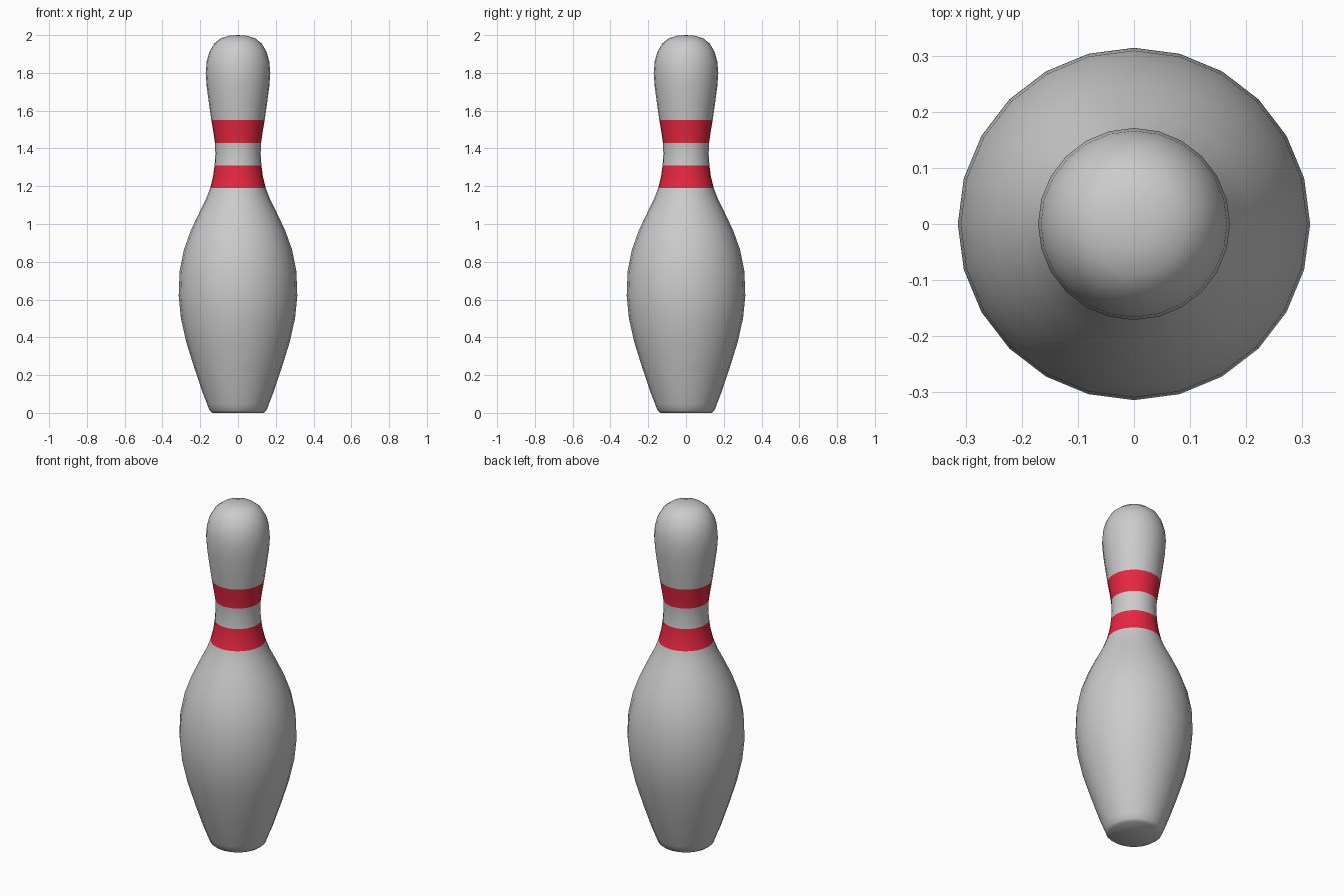
import bpy, bmesh, math

if "Cube" in bpy.data.objects:
    bpy.data.objects.remove(bpy.data.objects["Cube"])

SIDES = 24
# (radius, height) profile from base rim to crown
PROFILE = [(0.135, 0.0), (0.15, 0.012), (0.163, 0.045), (0.19, 0.115), (0.232, 0.24),
           (0.274, 0.375), (0.302, 0.5), (0.314, 0.62), (0.309, 0.75), (0.286, 0.865),
           (0.25, 0.965), (0.205, 1.06), (0.17, 1.13), (0.147, 1.19), (0.132, 1.25),
           (0.124, 1.31), (0.12, 1.37), (0.122, 1.43), (0.131, 1.49), (0.141, 1.55),
           (0.154, 1.64), (0.166, 1.73), (0.171, 1.80), (0.166, 1.86), (0.152, 1.91),
           (0.126, 1.955), (0.09, 1.984), (0.045, 1.997)]
BANDS = [(1.19, 1.31), (1.43, 1.55)]

# Lathed pin body
bm = bmesh.new()
rings = [[bm.verts.new((r * math.cos(2 * math.pi * i / SIDES),
                        r * math.sin(2 * math.pi * i / SIDES), z))
          for i in range(SIDES)] for r, z in PROFILE]
for k in range(len(rings) - 1):
    mid = (PROFILE[k][1] + PROFILE[k + 1][1]) / 2
    red = any(a < mid < b for a, b in BANDS)
    for i in range(SIDES):
        j = (i + 1) % SIDES
        f = bm.faces.new((rings[k][i], rings[k][j], rings[k + 1][j], rings[k + 1][i]))
        f.material_index = int(red)

# Flat base and rounded crown
bm.faces.new(rings[0][::-1])
tip = bm.verts.new((0, 0, 2.0))
for i in range(SIDES):
    bm.faces.new((rings[-1][i], rings[-1][(i + 1) % SIDES], tip))

mesh = bpy.data.meshes.new("bowling_pin")
bm.to_mesh(mesh)
bm.free()
pin = bpy.data.objects.new("bowling_pin", mesh)
bpy.context.collection.objects.link(pin)

# Red neck stripes
stripe = bpy.data.materials.new("red_stripe")
stripe.diffuse_color = (0.8, 0.02, 0.05, 1)
stripe.use_nodes = True
stripe.node_tree.nodes["Principled BSDF"].inputs["Base Color"].default_value = stripe.diffuse_color
mesh.materials.append(None)
mesh.materials.append(stripe)

bpy.context.view_layer.objects.active = pin
pin.select_set(True)
bpy.ops.object.shade_smooth_by_angle(angle=math.radians(50))
